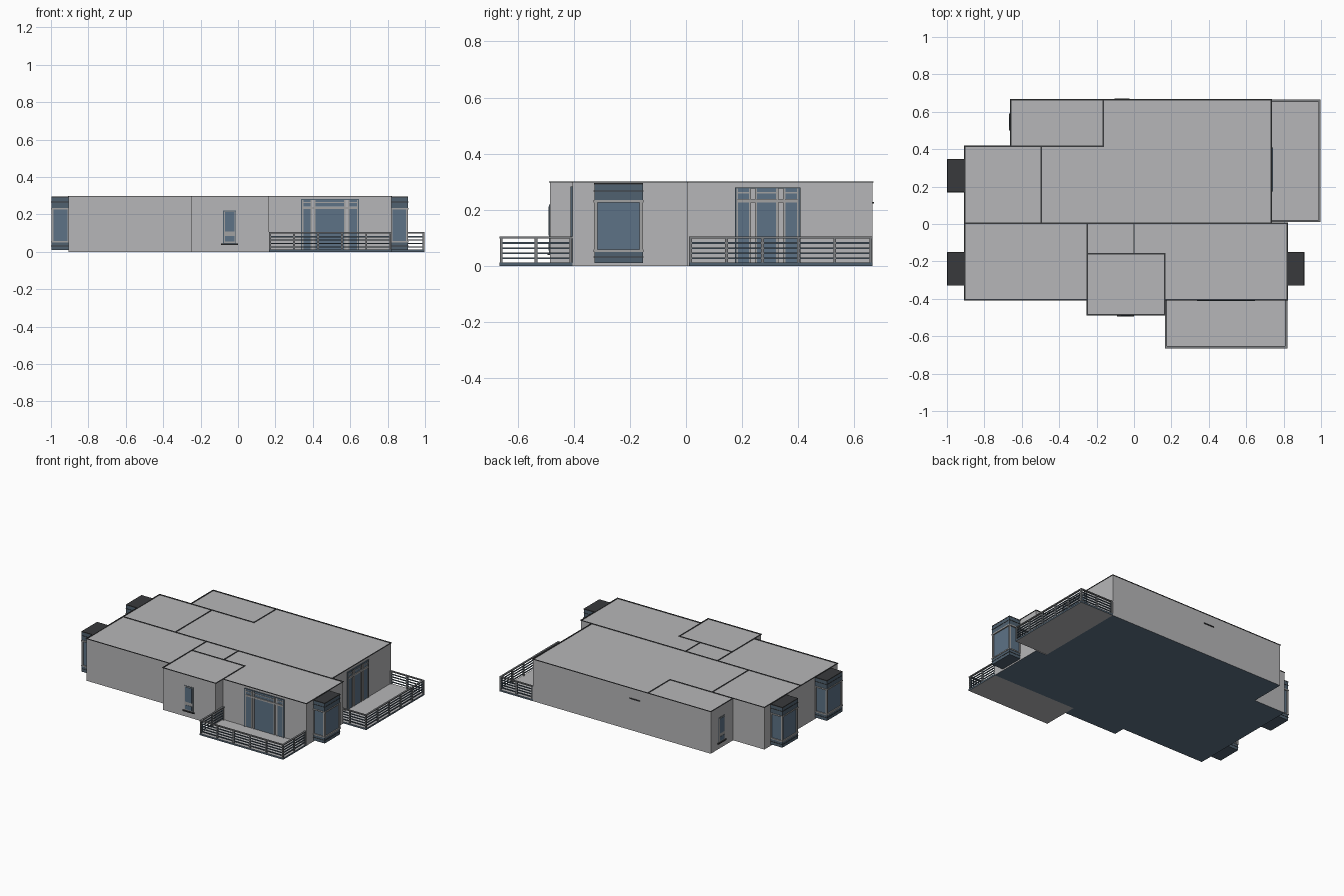
import bpy, bmesh
from mathutils import Matrix, Vector

cube = bpy.data.objects.get("Cube")
if cube:
    bpy.data.objects.remove(cube, do_unlink=True)


def material(name, r, g, b):
    m = bpy.data.materials.new(name)
    m.use_nodes = True
    m.diffuse_color = (r, g, b, 1)
    m.node_tree.nodes["Principled BSDF"].inputs["Base Color"].default_value = (r, g, b, 1)
    return m


PLASTER = material("plaster grey", .47, .47, .48)
GLASS = material("blue glass", .11, .17, .24)
SLATE = material("slate blue", .08, .12, .16)
TRIM = material("dark trim", .04, .042, .045)
FRAME = material("frame grey", .36, .36, .36)
RAIL = material("rail grey", .2, .21, .22)


def finish(name, bm, mats):
    me = bpy.data.meshes.new(name)
    bmesh.ops.recalc_face_normals(bm, faces=bm.faces)
    bm.to_mesh(me)
    bm.free()
    for m in mats:
        me.materials.append(m)
    ob = bpy.data.objects.new(name, me)
    bpy.context.scene.collection.objects.link(ob)
    return ob


def boxes(name, items, mat):
    """One object from boxes given as (x0, x1, y0, y1, z0, z1)."""
    bm = bmesh.new()
    for x0, x1, y0, y1, z0, z1 in items:
        mid = Vector((x0 + x1, y0 + y1, z0 + z1)) / 2
        size = (abs(x1 - x0), abs(y1 - y0), abs(z1 - z0), 1)
        bmesh.ops.create_cube(bm, size=1, matrix=Matrix.Translation(mid) @ Matrix.Diagonal(size))
    return finish(name, bm, [mat])


def rect(x0, y0, x1, y1):
    return [(x0, y0), (x1, y0), (x1, y1), (x0, y1)]


# Rooms: extruded plans with a blue floor underneath and dark roof seams
H = .297
rooms = {
    "rear_corner_room": rect(-.66, .415, -.165, .665),
    "rear_side_room": rect(-.905, .005, -.495, .415),
    "living_room": [(-.495, .005), (.735, .005), (.735, .665), (-.165, .665),
                    (-.165, .415), (-.495, .415)],
    "front_side_room": rect(-.905, -.405, -.25, .005),
    "hall": rect(-.25, -.16, 0, .005),
    "front_main_room": [(0, -.16), (.165, -.16), (.165, -.405), (.82, -.405),
                        (.82, .005), (0, .005)],
    "entry_room": rect(-.25, -.485, .165, -.16),
}
seams = []
for name, plan in rooms.items():
    bm = bmesh.new()
    base = bm.faces.new([bm.verts.new((x, y, 0)) for x, y in plan])
    top = bmesh.ops.extrude_face_region(bm, geom=[base], use_keep_orig=True)
    bmesh.ops.translate(bm, vec=(0, 0, H),
                        verts=[v for v in top["geom"] if isinstance(v, bmesh.types.BMVert)])
    for f in bm.faces:
        f.material_index = int(f.calc_center_median().z < .001)
    finish(name, bm, [PLASTER, GLASS])
    for (ax, ay), (bx, by) in zip(plan, plan[1:] + plan[:1]):
        w = .004
        seams.append((min(ax, bx) - w, max(ax, bx) + w, min(ay, by) - w, max(ay, by) + w, H, .3))
boxes("roof_seams", seams, TRIM)


def on_wall(side, plane):
    """Turns (u0, u1, z0, z1, depth) on a wall into a box standing proud of it."""
    def place(u0, u1, z0, z1, d):
        if side == "front":
            return (u0, u1, plane - d, plane, z0, z1)
        if side == "back":
            return (u0, u1, plane, plane + d, z0, z1)
        if side == "right":
            return (plane - d, plane, u0, u1, z0, z1)
        return (plane, plane + d, u0, u1, z0, z1)
    return place


# Balcony doors: side lights, centre door and transoms
def balcony_door(name, place, panes, z0, z1):
    a, b = panes[0][0], panes[-1][1]
    split = z1 - .05
    glass, bars = [], []
    for u0, u1 in panes:
        glass.append(place(u0, u1, z0, split, .003))
        glass.append(place(u0, u1, split + .014, z1, .003))
        bars.append(place(u0, u1, z1 - .018, z1 - .012, .006))
        bars += [place(u - .004, u + .004, z0, z1, .006) for u in (u0, u1)]
    bars.append(place(a, b, split, split + .012, .006))
    boxes(name + "_glass", glass, GLASS)
    boxes(name + "_bars", bars, FRAME)
    edge = [place(u - .003, u + .003, z0, z1, .007) for u in (a - .005, b + .005)]
    edge.append(place(a - .008, b + .008, z1, z1 + .004, .007))
    boxes(name + "_outline", edge, SLATE)


balcony_door("front_door", on_wall("front", -.405),
             [(.345, .392), (.41, .572), (.592, .64)], .012, .278)
balcony_door("side_door", on_wall("left", .735),
             [(.182, .228), (.25, .325), (.35, .4)], .012, .275)


# Small windows with a crossbar and a sill
def small_window(name, place, u):
    boxes(name + "_outline", [place(u - .034, u + .034, .045, .22, .002)], SLATE)
    boxes(name + "_frame", [place(u - .031, u + .031, .048, .217, .004)], FRAME)
    boxes(name + "_glass", [place(u - .025, u + .025, .055, .085, .006),
                            place(u - .025, u + .025, .108, .212, .006)], GLASS)
    boxes(name + "_sill", [place(u - .045, u + .045, .038, .046, .009)], TRIM)


small_window("entry_window", on_wall("front", -.485), -.045)
small_window("corner_window", on_wall("right", -.66), .545)
boxes("rear_vent", [on_wall("back", .665)(-.105, -.025, .222, .228, .006)], TRIM)


# Bay windows: slate base and cap, recessed glass, corner posts, light bands
def bay(name, x0, x1, y0, y1):
    def ring(g, z0, z1):
        return (x0 - g, x1 + g, y0 - g, y1 + g, z0, z1)
    boxes(name + "_panels", [ring(-.001, .01, .05), ring(-.001, .235, .29)], SLATE)
    boxes(name + "_glass", [ring(-.006, .05, .235)], GLASS)
    boxes(name + "_roof", [ring(0, .29, .296)], TRIM)
    boxes(name + "_bands", [ring(.002, .05, .058), ring(.002, .226, .235)], FRAME)
    t = .012
    boxes(name + "_posts", [(x, x + t, y, y + t, .058, .226)
                            for x in (x0, x1 - t) for y in (y0, y1 - t)], FRAME)
    boxes(name + "_lines", [ring(.001, z, z + .003) for z in (.03, .265)], TRIM)


bay("rear_bay", -.998, -.9, .17, .345)
bay("front_bay", -.998, -.9, -.328, -.153)
bay("left_bay", .815, .91, -.328, -.153)


# Balconies: slab with slate edges, rails on the open sides
def balcony(name, x0, x1, y0, y1, sides):
    slab = boxes(name + "_slab", [(x0, x1, y0, y1, 0, .012)], PLASTER)
    slab.data.materials.append(SLATE)
    for p in slab.data.polygons:
        p.material_index = int(abs(p.normal.z) < .5)
    t = .012
    strips = {"front": (x0, x1, y0, y0 + t), "back": (x0, x1, y1 - t, y1),
              "right": (x0, x0 + t, y0, y1), "left": (x1 - t, x1, y0, y1)}
    rails, caps, posts = [], [], []
    for s in sides:
        a, b, c, d = strips[s]
        caps.append((a, b, c, d, .098, .105))
        g = .003
        rails += [(a + g, b - g, c + g, d - g, z, z + .006) for z in (.024, .042, .06, .078)]
        along_x = s in ("front", "back")
        span = (b - a if along_x else d - c) - t
        n = max(2, round(span / .13))
        for i in range(n + 1):
            px = a + span * i / n if along_x else a
            py = c if along_x else c + span * i / n
            posts.append((px + .001, px + t - .001, py + .001, py + t - .001, .012, .098))
    boxes(name + "_rails", rails, SLATE)
    boxes(name + "_handrail", caps, RAIL)
    boxes(name + "_posts", posts, RAIL)


balcony("front_balcony", .165, .82, -.665, -.405, ("front", "right", "left"))
balcony("side_balcony", .735, .998, .01, .665, ("front", "left", "back"))
